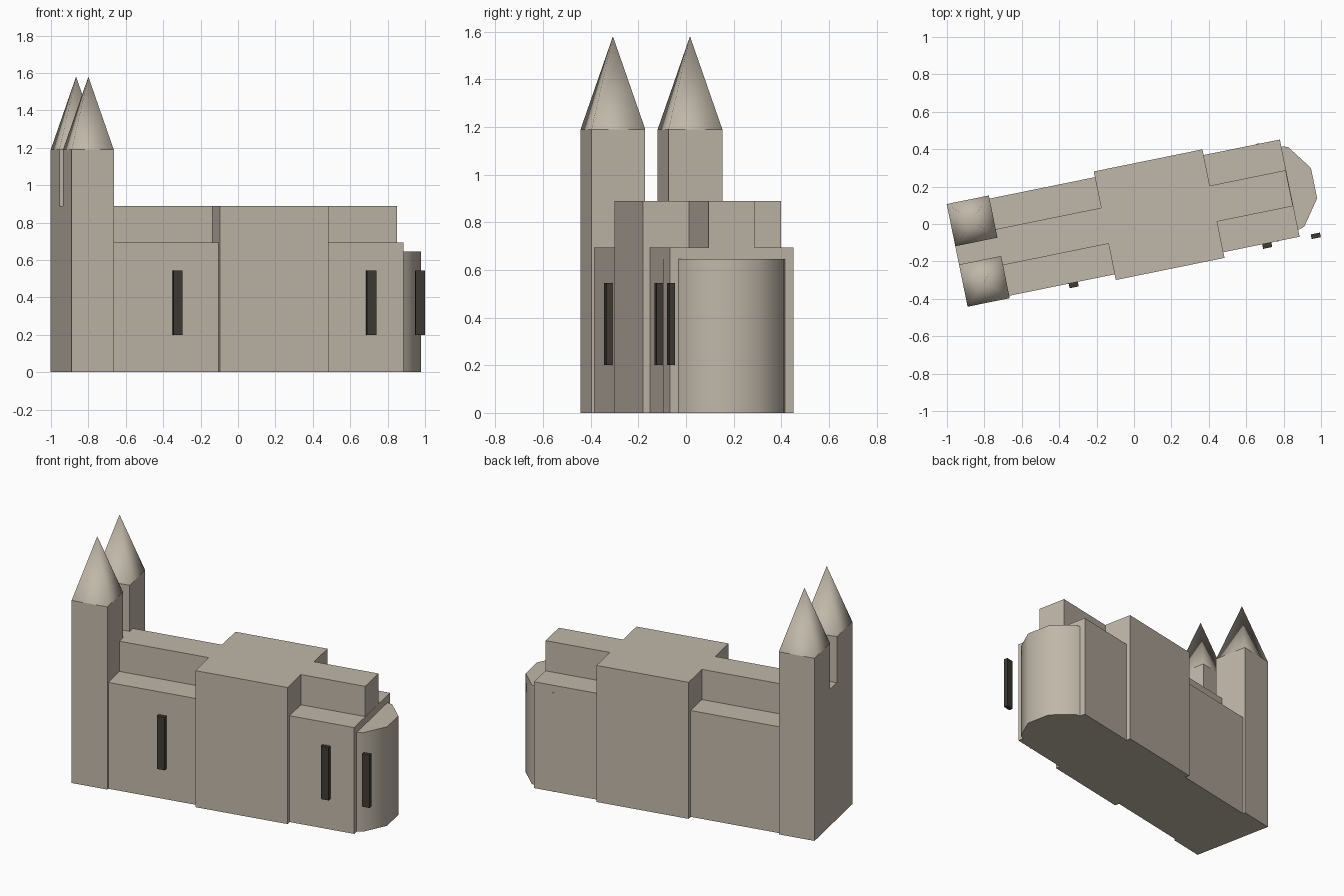
import bpy
from math import radians, pi
from mathutils import Matrix

cube = bpy.data.objects.get("Cube")
if cube:
    bpy.data.objects.remove(cube, do_unlink=True)

# The whole building stands turned about z
TURN = Matrix.Rotation(radians(11.5), 4, "Z")
AXIS = 0.022  # sideways position of the building's centre line


def make_material(name, rgb):
    mat = bpy.data.materials.new(name)
    mat.use_nodes = True
    colour = (*rgb, 1)
    mat.diffuse_color = colour
    mat.node_tree.nodes["Principled BSDF"].inputs["Base Color"].default_value = colour
    return mat


STONE = make_material("pale_stone", (0.53, 0.475, 0.395))
GLASS = make_material("dark_window", (0.05, 0.042, 0.034))


def finish(name, mat):
    obj = bpy.context.object
    obj.name = name
    obj.data.materials.append(mat)
    return obj


def block(name, along, across, height, mat=STONE):
    """Box from (low, high) ranges along, across and above the building."""
    ranges = (along, across, height)
    centre = [(a + b) / 2 for a, b in ranges]
    size = [b - a for a, b in ranges]
    bpy.ops.mesh.primitive_cube_add(size=1)
    obj = finish(name, mat)
    obj.data.transform(TURN @ Matrix.Translation(centre) @ Matrix.Diagonal((*size, 1)))
    return obj


def round_part(name, sides, radius, top_radius, centre, low, high, spin):
    """Cone or cylinder with smooth sides and flat caps."""
    bpy.ops.mesh.primitive_cone_add(vertices=sides, radius1=radius, radius2=top_radius,
                                    depth=high - low)
    obj = finish(name, STONE)
    for face in obj.data.polygons:
        face.use_smooth = abs(face.normal.z) < 0.9
    place = Matrix.Translation((*centre, (low + high) / 2))
    obj.data.transform(TURN @ place @ Matrix.Rotation(spin, 4, "Z"))
    return obj


# Main body: low aisles, raised central vessel and wide crossing
block("aisles", (-0.96, 0.854), (AXIS - 0.265, AXIS + 0.265), (0, 0.693))
block("upper_nave", (-0.96, 0.852), (AXIS - 0.098, AXIS + 0.098), (0.6, 0.89))
block("transept", (-0.155, 0.438), (AXIS - 0.296, AXIS + 0.296), (0, 0.89))

# Apse at the far end, one flat side facing outwards
round_part("apse", 10, 0.268, 0.268, (0.732, AXIS), 0, 0.645, pi / 10 - pi / 2)

# Twin towers with pointed square spires
for label, side in (("front", -1), ("back", 1)):
    mid = AXIS + 0.002 + side * 0.165
    half = 0.115
    block(label + "_tower", (-0.96, -0.73), (mid - half, mid + half), (0, 1.19))
    round_part(label + "_spire", 4, half * 2 ** 0.5, 0, (-0.845, mid), 1.19, 1.58, pi / 4)

# Narrow windows along the front side
for label, p in (("nave", -0.381), ("choir", 0.675), ("apse", 0.94)):
    block(label + "_window", (p - 0.025, p + 0.025), (-0.268, -0.243), (0.2, 0.545), GLASS)
